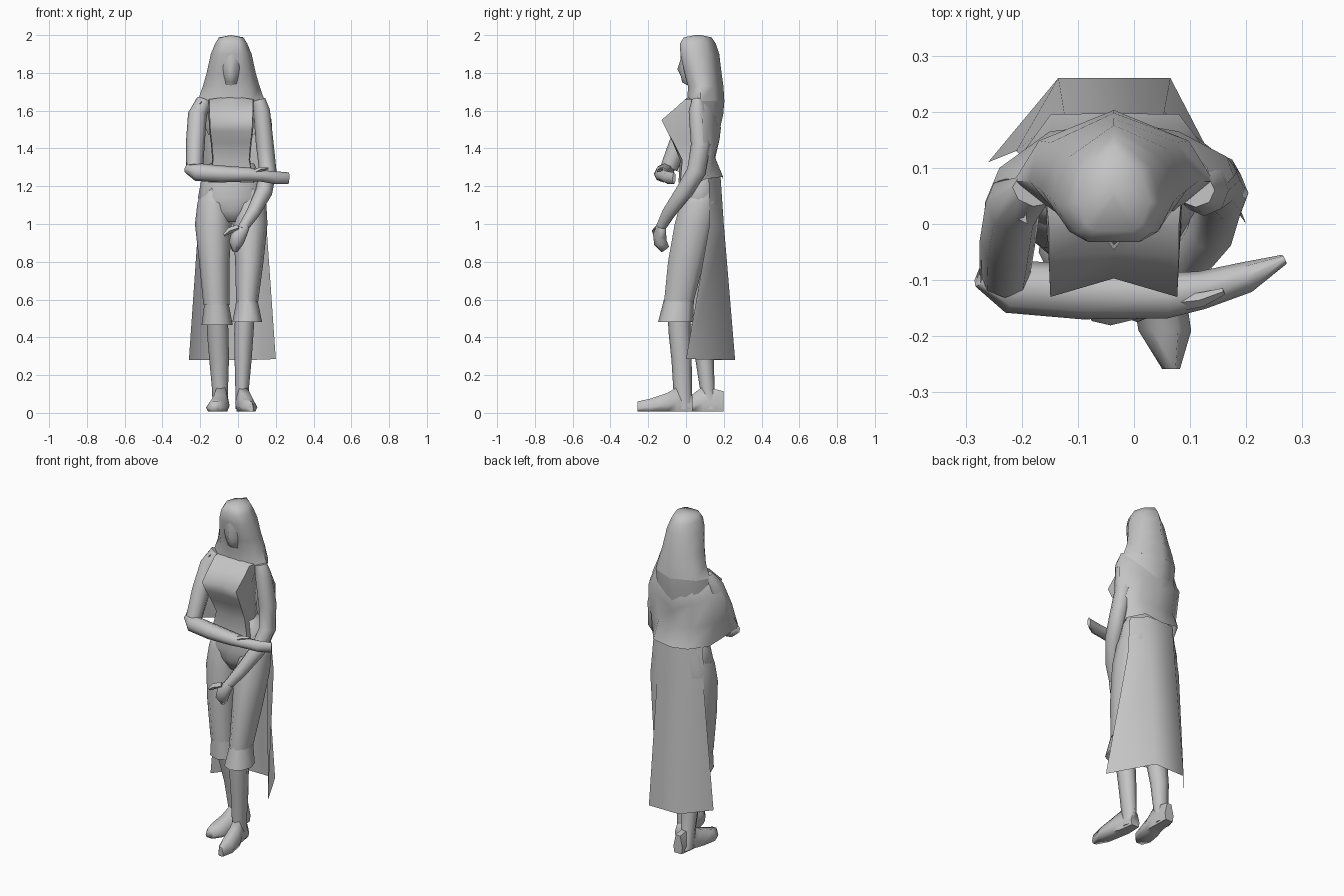
import bpy, bmesh, math
from mathutils import Vector

mat = bpy.data.materials.new("plain grey")
mat.diffuse_color = (0.55, 0.55, 0.55, 1)
CX = -0.036  # body axis


def skin(name, rows, closed=True, caps=True, angle=75):
    """Bridge equal-length rows of points into one surface."""
    bm = bmesh.new()
    vr = [[bm.verts.new(p) for p in r] for r in rows]
    n = len(rows[0])
    for a, b in zip(vr, vr[1:]):
        for i in range(n if closed else n - 1):
            j = (i + 1) % n
            bm.faces.new((a[i], a[j], b[j], b[i]))
    if closed and caps:
        bm.faces.new(vr[0][::-1])
        bm.faces.new(vr[-1])
    bmesh.ops.remove_doubles(bm, verts=bm.verts, dist=0.0005)
    bmesh.ops.recalc_face_normals(bm, faces=bm.faces)
    me = bpy.data.meshes.new(name)
    bm.to_mesh(me)
    bm.free()
    me.materials.append(mat)
    ob = bpy.data.objects.new(name, me)
    bpy.context.collection.objects.link(ob)
    bpy.ops.object.select_all(action='DESELECT')
    ob.select_set(True)
    bpy.context.view_layer.objects.active = ob
    bpy.ops.object.shade_smooth_by_angle(angle=math.radians(angle))
    return ob


def stack(name, rings, n=8, **kw):
    """Horizontal elliptical rings given as x0, x1, y0, y1, z."""
    rows = []
    for x0, x1, y0, y1, z in rings:
        rows.append([((x0 + x1) / 2 + (x1 - x0) / 2 * math.cos(2 * math.pi * i / n),
                      (y0 + y1) / 2 + (y1 - y0) / 2 * math.sin(2 * math.pi * i / n), z)
                     for i in range(n)])
    return skin(name, rows, **kw)


def limb(name, path, n=8, up=(0, 0, 1)):
    """Tube along a path of x, y, z, side radius, up radius."""
    pts = [Vector(p[:3]) for p in path]
    rows = []
    for k, p in enumerate(path):
        d = (pts[min(k + 1, len(pts) - 1)] - pts[max(k - 1, 0)]).normalized()
        s = d.cross(Vector(up)).normalized()
        u = s.cross(d)
        rows.append([pts[k] + s * p[3] * math.cos(2 * math.pi * i / n)
                     + u * p[4] * math.sin(2 * math.pi * i / n) for i in range(n)])
    return skin(name, rows)


# Bodice: half width, front, centre front, back, height
rows = []
for hw, f, c, b, z in [(0.125, -0.03, -0.04, 0.15, 1.22), (0.1, -0.02, -0.032, 0.13, 1.34),
                       (0.108, -0.065, -0.07, 0.13, 1.43), (0.116, -0.10, -0.09, 0.13, 1.49),
                       (0.119, -0.13, -0.097, 0.14, 1.55), (0.122, -0.06, -0.05, 0.14, 1.61),
                       (0.122, -0.005, -0.005, 0.13, 1.66), (0.05, 0.015, 0.01, 0.09, 1.67)]:
    half = [(0.95, f), (1, f * .5 + b * .5), (0.7, b)]
    rows.append([(CX, c, z)] + [(CX + hw * x, y, z) for x, y in half]
                + [(CX, b, z)] + [(CX - hw * x, y, z) for x, y in half[::-1]])
skin("bodice", rows)

# Hips
stack("hips", [(-0.09, 0.03, -0.01, 0.12, 1.01), (-0.19, 0.12, -0.035, 0.165, 1.07),
               (-0.212, 0.148, -0.045, 0.18, 1.14), (-0.197, 0.137, -0.035, 0.185, 1.22),
               (-0.15, 0.085, -0.03, 0.15, 1.32)], n=12)

# Trouser legs with flared cuffs
stack("left_trouser", [(-0.03, 0.125, -0.01, 0.17, 1.21), (-0.03, 0.15, -0.035, 0.172, 1.11),
                       (-0.028, 0.156, -0.065, 0.15, 1.0), (-0.015, 0.135, -0.10, 0.10, 0.8),
                       (-0.01, 0.107, -0.12, 0.045, 0.59)], n=10)
stack("left_cuff", [(-0.007, 0.103, -0.117, 0.042, 0.60), (-0.03, 0.128, -0.148, 0.037, 0.48)], caps=False)
stack("right_trouser", [(-0.185, -0.04, -0.01, 0.17, 1.21), (-0.215, -0.038, -0.035, 0.172, 1.11),
                        (-0.228, -0.033, -0.048, 0.165, 1.0), (-0.206, -0.045, -0.06, 0.13, 0.8),
                        (-0.183, -0.046, -0.05, 0.1, 0.57)], n=10)
stack("right_cuff", [(-0.178, -0.05, -0.05, 0.10, 0.58), (-0.193, -0.028, -0.05, 0.13, 0.465)], caps=False)

# Shins
stack("left_shin", [(-0.012, 0.092, -0.10, 0.02, 0.58), (-0.02, 0.082, -0.092, 0.024, 0.42),
                    (-0.018, 0.072, -0.077, 0.03, 0.28), (-0.014, 0.057, -0.067, 0.032, 0.12),
                    (-0.012, 0.06, -0.06, 0.035, 0.02)])
stack("right_shin", [(-0.167, -0.058, -0.02, 0.10, 0.56), (-0.164, -0.05, 0.01, 0.125, 0.42),
                     (-0.152, -0.048, 0.05, 0.147, 0.28), (-0.137, -0.053, 0.075, 0.152, 0.12),
                     (-0.135, -0.05, 0.08, 0.19, 0.02)])


# Feet: centre line from heel to toe as x, y, half width, top height
def foot(name, spec):
    skin(name, [[(x - w * .8, y, 0.008), (x - w, y, h * .4), (x - w * .5, y, h), (x + w * .5, y, h),
                 (x + w, y, h * .4), (x + w * .8, y, 0.008)] for x, y, w, h in spec])


foot("left_foot", [(0.02, 0.035, 0.03, 0.09), (0.025, -0.05, 0.04, 0.135), (0.04, -0.1, 0.048, 0.105),
                   (0.055, -0.19, 0.047, 0.075), (0.066, -0.258, 0.016, 0.06)])
foot("right_foot", [(-0.085, 0.198, 0.03, 0.115), (-0.09, 0.09, 0.042, 0.14), (-0.1, 0.03, 0.055, 0.095),
                    (-0.112, -0.05, 0.058, 0.07), (-0.12, -0.1, 0.025, 0.06)])

# Folded arm across the waist
limb("right_upper_arm", [(-0.18, 0.06, 1.655, 0.03, 0.04), (-0.215, 0.035, 1.58, 0.055, 0.05),
                         (-0.225, -0.03, 1.44, 0.055, 0.05), (-0.23, -0.09, 1.30, 0.045, 0.045)], up=(1, 0, 0))
limb("right_forearm", [(-0.268, -0.085, 1.295, 0.03, 0.028), (-0.22, -0.112, 1.275, 0.047, 0.047),
                       (-0.09, -0.12, 1.265, 0.05, 0.045), (0.06, -0.127, 1.262, 0.041, 0.037),
                       (0.12, -0.118, 1.255, 0.034, 0.03), (0.20, -0.095, 1.245, 0.028, 0.034),
                       (0.268, -0.063, 1.242, 0.009, 0.031)])
limb("right_thumb", [(0.08, -0.14, 1.27, 0.015, 0.015), (0.12, -0.135, 1.29, 0.013, 0.012),
                     (0.16, -0.12, 1.295, 0.006, 0.006)], n=4)

# Hanging arm reaching to the front
limb("left_arm", [(0.11, 0.06, 1.658, 0.035, 0.03), (0.125, 0.06, 1.60, 0.044, 0.046),
                  (0.142, 0.078, 1.42, 0.047, 0.052), (0.158, 0.055, 1.28, 0.046, 0.05),
                  (0.137, -0.01, 1.17, 0.045, 0.047), (0.08, -0.09, 1.06, 0.036, 0.037),
                  (0.02, -0.14, 0.97, 0.026, 0.026)], up=(0, 1, 0))
limb("left_hand", [(0.04, -0.13, 0.99, 0.025, 0.025), (0.005, -0.14, 0.945, 0.042, 0.035),
                   (-0.01, -0.135, 0.90, 0.038, 0.035), (-0.015, -0.11, 0.865, 0.02, 0.025)], up=(0, 1, 0))
limb("left_thumb", [(0.0, -0.15, 0.98, 0.02, 0.018), (-0.045, -0.165, 0.965, 0.016, 0.016),
                    (-0.075, -0.165, 0.94, 0.008, 0.008)], n=4)

# Face and neck: half width, centre front, cheek front, back, height
rows = []
for hw, c, f, b, z in [(0.05, 0.02, 0.03, 0.11, 1.64), (0.045, 0.015, 0.025, 0.1, 1.73),
                       (0.036, -0.02, -0.002, 0.1, 1.75), (0.048, -0.028, -0.008, 0.1, 1.785),
                       (0.054, -0.046, -0.014, 0.1, 1.82), (0.054, -0.029, -0.02, 0.1, 1.87),
                       (0.05, -0.03, -0.026, 0.1, 1.92), (0.045, -0.02, -0.01, 0.1, 1.96)]:
    half = [(0.3, c * .7 + f * .3 + (0.01 if c < -.04 else 0)), (0.8, f), (1, (f + b) / 2), (0.7, b)]
    rows.append([(CX, c, z)] + [(CX + hw * x, y, z) for x, y in half]
                + [(CX - hw * x, y, z) for x, y in half[::-1]])
skin("face_and_neck", rows)

# Long hair framing the face: face gap, half width, front, back, height
rows = []
for g, hw, f, b, z in [(0.0, 0.0, 0.05, 0.08, 2.0), (0.035, 0.065, -0.012, 0.135, 1.988),
                       (0.045, 0.085, -0.032, 0.158, 1.955), (0.05, 0.108, -0.03, 0.176, 1.90),
                       (0.055, 0.13, -0.008, 0.188, 1.80), (0.042, 0.15, 0.01, 0.198, 1.73),
                       (0.04, 0.178, 0.008, 0.203, 1.65)]:
    m = f + (b - f) * .35
    half = [(g, f), ((g + hw) / 2, f + (b - f) * .08), (hw, m), (hw * .75, f + (b - f) * .72)]
    rows.append([(CX - x, y, z) for x, y in half] + [(CX, b, z)] + [(CX + x, y, z) for x, y in half[::-1]])
skin("hair", rows, caps=False)
skin("hair_tail", [[(CX + s * w, y, z) for s, y in ((-1, e), (-.75, m), (0, b), (.75, m), (1, e))]
                   for w, e, m, b, z in [(0.178, 0.076, 0.148, 0.203, 1.65), (0.165, 0.085, 0.15, 0.197, 1.58),
                                         (0.12, 0.13, 0.15, 0.172, 1.47)]], closed=False)

# Shawl draped round the back and over the folded arm
skin("shawl", [
    [(-0.19, 0.0, 1.65), (-0.20, 0.07, 1.645), (-0.15, 0.15, 1.59), (CX, 0.185, 1.51), (0.08, 0.15, 1.59),
     (0.13, 0.10, 1.635), (0.145, 0.05, 1.65)],
    [(-0.265, 0.04, 1.57), (-0.24, 0.10, 1.55), (-0.15, 0.165, 1.51), (CX, 0.178, 1.45), (0.08, 0.165, 1.51),
     (0.165, 0.12, 1.53), (0.178, 0.085, 1.55)],
    [(-0.272, -0.04, 1.42), (-0.24, 0.07, 1.38), (-0.145, 0.15, 1.36), (CX, 0.155, 1.35), (0.075, 0.15, 1.36),
     (0.14, 0.13, 1.36), (0.185, 0.095, 1.38)],
    [(-0.274, -0.112, 1.30), (-0.21, 0.08, 1.24), (-0.148, 0.196, 1.25), (CX, 0.197, 1.235), (0.08, 0.196, 1.25),
     (0.145, 0.11, 1.24), (0.13, 0.05, 1.215)]], closed=False)

# Back skirt panel
skin("back_skirt", [
    [(-0.19, 0.11, 1.24), (-0.12, 0.183, 1.25), (0.05, 0.183, 1.25), (0.13, 0.12, 1.24)],
    [(-0.21, 0.13, 1.0), (-0.125, 0.20, 1.0), (0.054, 0.20, 1.0), (0.15, 0.125, 1.0)],
    [(-0.26, 0.11, 0.28), (-0.135, 0.26, 0.28), (0.065, 0.26, 0.28), (0.2, 0.0, 0.285)]], closed=False)
